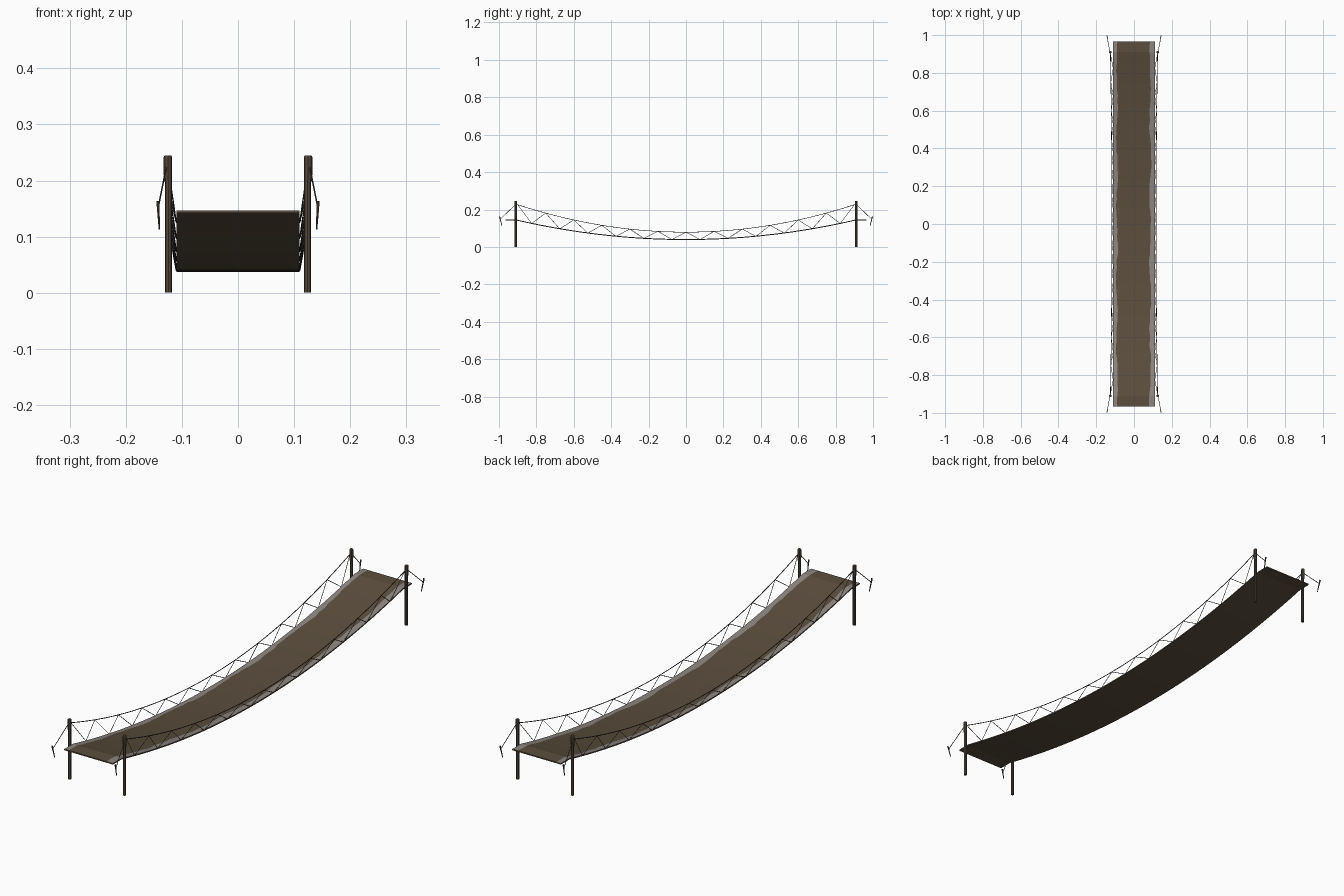
import bpy, bmesh, math, random
from mathutils import Vector

if "Cube" in bpy.data.objects:
    bpy.data.objects.remove(bpy.data.objects["Cube"])
random.seed(4)

END = 0.91          # y of the posts


def mat(name, c):
    m = bpy.data.materials.new(name)
    m.diffuse_color = (*c, 1)
    m.use_nodes = True
    m.node_tree.nodes["Principled BSDF"].inputs["Base Color"].default_value = m.diffuse_color
    return m


WOOD = mat("brown wood", (0.105, 0.076, 0.047))
GREY = mat("weathered grey", (0.27, 0.24, 0.22))
POST = mat("post brown", (0.095, 0.07, 0.048))
ROPE = mat("dark rope", (0.06, 0.053, 0.046))


def deck_z(y):
    return 0.042 + 0.105 * min(1, abs(y) / END) ** 2


def rail_z(y):
    return 0.079 + 0.15 * (y / END) ** 2


def finish(name, bm, mats):
    bmesh.ops.recalc_face_normals(bm, faces=bm.faces)
    me = bpy.data.meshes.new(name)
    bm.to_mesh(me)
    bm.free()
    for m in mats:
        me.materials.append(m)
    ob = bpy.data.objects.new(name, me)
    bpy.context.collection.objects.link(ob)
    return ob


def tube(bm, pts, radii, sides):
    """Closed tube along points with one radius per point."""
    pts = [Vector(p) for p in pts]
    rings = []
    for i, p in enumerate(pts):
        d = (pts[min(i + 1, len(pts) - 1)] - pts[max(i - 1, 0)]).normalized()
        u = d.cross(Vector((1, 0, 0))).normalized()
        v = d.cross(u)
        rings.append([bm.verts.new(p + radii[i] * (u * math.cos(a) + v * math.sin(a)))
                      for a in (2 * math.pi * k / sides for k in range(sides))])
    for a, b in zip(rings, rings[1:]):
        for k in range(sides):
            n = (k + 1) % sides
            bm.faces.new((a[k], a[n], b[n], b[k]))
    bm.faces.new(rings[0])
    bm.faces.new(rings[-1])


# Sagging deck with ragged grey edge strips on top
bm = bmesh.new()
ys = [-0.965] + [-END + 2 * END * i / 56 for i in range(57)] + [0.965]
H = 0.005
rows = []
for i, y in enumerate(ys):
    z = deck_z(y)
    w = [0.09 + 0.004 * math.sin(y * 17 + s) + random.uniform(-0.003, 0.003) for s in (0, 2)]
    top = [(-0.11, z), (-w[0], z), (w[1] - 0.004, z), (0.11, z)]
    loop = top + [(0.11, z - H), (-0.11, z - H)]
    rows.append([bm.verts.new((x, y, zz)) for x, zz in loop])
for a, b in zip(rows, rows[1:]):
    for k in range(6):
        n = (k + 1) % 6
        f = bm.faces.new((a[k], a[n], b[n], b[k]))
        f.material_index = 1 if k in (0, 2) else 0
bm.faces.new(rows[0])
bm.faces.new(rows[-1])
finish("deck", bm, [WOOD, GREY])

for s, side in ((-1, "left"), (1, "right")):
    # Handrail rope
    bm = bmesh.new()
    ry = [-END + 2 * END * i / 36 for i in range(37)]
    tube(bm, [(s * (0.117 + 0.008 * (y / END) ** 2), y, rail_z(y)) for y in ry],
         [0.0016] * 37, 5)
    finish(side + "_handrail_rope", bm, [ROPE])

    # Zigzag side lacing between rail and deck
    bm = bmesh.new()
    P = 0.15
    for k in range(-6, 7):
        y = k * P
        hi = (s * (0.117 + 0.008 * (y / END) ** 2), y, rail_z(y))
        for d in (-1, 1):
            yl = y + d * P / 2
            if abs(yl) < 0.95:
                tube(bm, [hi, (s * 0.11, yl, deck_z(yl) - 0.003)], [0.0012] * 2, 4)
    finish(side + "_side_lacing", bm, [ROPE])

    for e, end in ((-1, "front"), (1, "back")):
        n = end + "_" + side
        # Post, slightly thicker at the head
        bm = bmesh.new()
        tube(bm, [(s * 0.124, e * END, 0), (s * 0.124, e * END, 0.195),
                  (s * 0.125, e * END, 0.21), (s * 0.125, e * END, 0.242),
                  (s * 0.125, e * END, 0.245)],
             [0.0062, 0.0062, 0.0075, 0.0075, 0.006], 8)
        finish(n + "_post", bm, [POST])
        # Guy rope down to the stake
        bm = bmesh.new()
        tube(bm, [(s * 0.127, e * END, 0.228), (s * 0.143, e * 0.993, 0.148)],
             [0.0014] * 2, 5)
        finish(n + "_guy_rope", bm, [ROPE])
        # Leaning stake
        bm = bmesh.new()
        tube(bm, [(s * 0.140, e * 0.984, 0.113), (s * 0.143, e * 0.997, 0.163)],
             [0.0015, 0.003], 6)
        finish(n + "_stake", bm, [POST])
